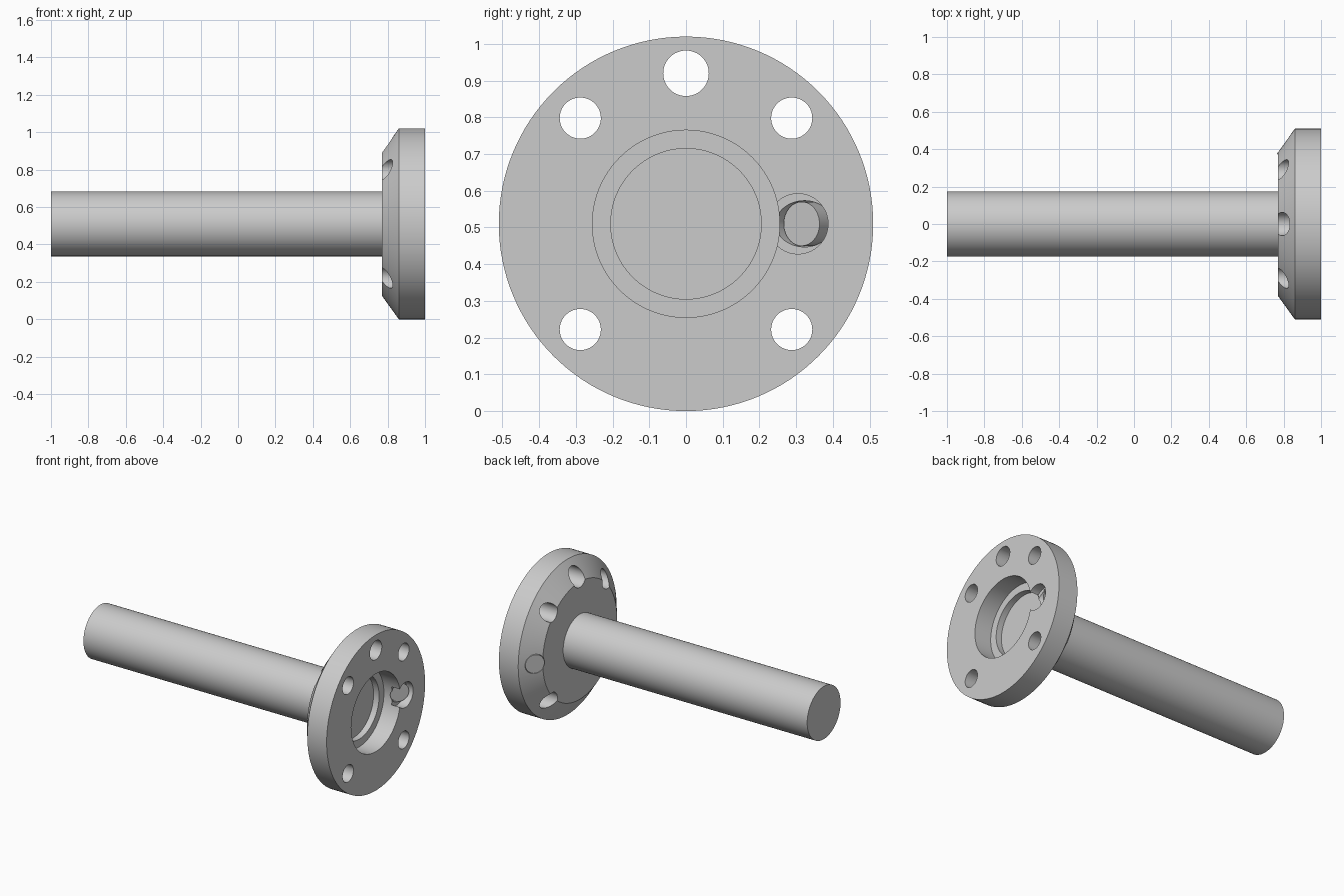
import bpy, bmesh, math
from mathutils import Matrix, Vector

default = bpy.data.objects.get("Cube")
if default:
    bpy.data.objects.remove(default, do_unlink=True)

AXIS_Z = 0.51
SEGMENTS = 128

steel = bpy.data.materials.new("plain grey metal")
steel.use_nodes = True
GREY = (0.6, 0.6, 0.6, 1)
steel.diffuse_color = GREY
steel.node_tree.nodes["Principled BSDF"].inputs["Base Color"].default_value = GREY


def make_object(name, bm):
    bmesh.ops.recalc_face_normals(bm, faces=bm.faces)
    mesh = bpy.data.meshes.new(name)
    bm.to_mesh(mesh)
    bm.free()
    mesh.materials.append(steel)
    obj = bpy.data.objects.new(name, mesh)
    bpy.context.collection.objects.link(obj)
    return obj


def lathe(name, profile):
    """Revolve (x, radius) points around the long axis."""
    bm = bmesh.new()
    verts = [bm.verts.new((x, 0, AXIS_Z + r)) for x, r in profile]
    edges = [bm.edges.new(pair) for pair in zip(verts, verts[1:])]
    bmesh.ops.spin(bm, geom=verts + edges, cent=(0, 0, AXIS_Z), axis=(1, 0, 0),
                   angle=math.tau, steps=SEGMENTS)
    bmesh.ops.remove_doubles(bm, verts=bm.verts, dist=1e-5)
    # Close the flat ends with single discs
    bmesh.ops.holes_fill(bm, edges=[e for e in bm.edges if e.is_boundary], sides=0)
    return make_object(name, bm)


def rod(name, start, end, radius):
    """Solid cylinder between two points."""
    start, end = Vector(start), Vector(end)
    span = end - start
    turn = span.to_track_quat("Z", "Y").to_matrix().to_4x4()
    bm = bmesh.new()
    bmesh.ops.create_cone(bm, cap_ends=True, segments=64, radius1=radius,
                          radius2=radius, depth=span.length,
                          matrix=Matrix.Translation((start + end) / 2) @ turn)
    return make_object(name, bm)


def drill(target, start, end, radius):
    cutter = rod("drill_cutter", start, end, radius)
    cutter.hide_render = True
    mod = target.modifiers.new("drill", "BOOLEAN")
    mod.operation, mod.solver, mod.object = "DIFFERENCE", "EXACT", cutter
    bpy.context.view_layer.objects.active = target
    bpy.ops.object.modifier_apply(modifier=mod.name)
    bpy.data.objects.remove(cutter, do_unlink=True)


# Long shaft, seated slightly inside the flange
shaft = lathe("shaft", [(-1, 0.173), (0.79, 0.173)])

# Flange with chamfered back and stepped front recess
flange = lathe("flange", [(0.77, 0.385), (0.86, 0.51), (1, 0.51), (1, 0.255),
                          (0.88, 0.255), (0.88, 0.205), (0.84, 0.205)])

# Bolt holes: four on the diagonals and a larger one at the top
bolts = [(sy * 0.288, AXIS_Z + sz * 0.288, 0.056) for sy in (-1, 1) for sz in (-1, 1)]
bolts.append((0, 0.92, 0.062))
for y, z, radius in bolts:
    drill(flange, (0.6, y, z), (1.2, y, z), radius)

# Pocket beside the recess and slanted bore square to the chamfer
drill(flange, (0.94, 0.305, AXIS_Z), (1.1, 0.305, AXIS_Z), 0.082)
direction = Vector((0.81, -0.584, 0)).normalized()
pin_front = Vector((0.95, 0.315, AXIS_Z))
drill(flange, pin_front - direction * 0.4, pin_front + direction * 0.2, 0.063)

# Slanted pin, flush with the chamfer
pin = rod("slanted_pin", pin_front - direction * 0.186, pin_front, 0.06)

# Smooth round walls, crisp edges
for obj in bpy.context.view_layer.objects:
    obj.select_set(obj in (shaft, flange, pin))
bpy.context.view_layer.objects.active = flange
bpy.ops.object.shade_smooth_by_angle(angle=math.radians(25))
